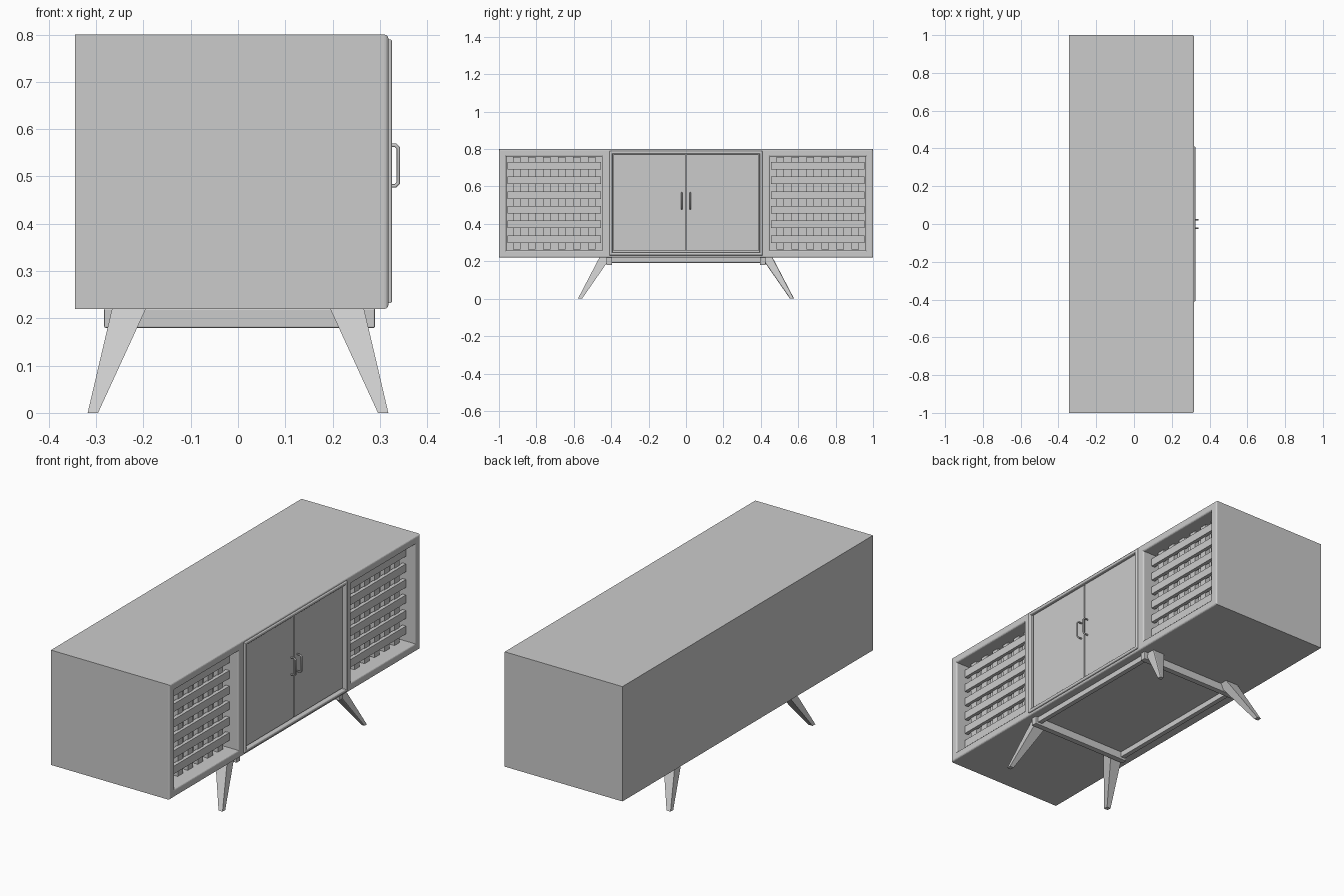
import bpy, bmesh
from mathutils import Vector

if "Cube" in bpy.data.objects:
    bpy.data.objects.remove(bpy.data.objects["Cube"], do_unlink=True)

GREY = (0.6, 0.6, 0.6, 1)
mat = bpy.data.materials.new("plain grey")
mat.use_nodes = True
mat.diffuse_color = GREY
mat.node_tree.nodes["Principled BSDF"].inputs["Base Color"].default_value = GREY


def finish(bm, name):
    bmesh.ops.recalc_face_normals(bm, faces=bm.faces)
    mesh = bpy.data.meshes.new(name)
    bm.to_mesh(mesh)
    bm.free()
    mesh.materials.append(mat)
    ob = bpy.data.objects.new(name, mesh)
    bpy.context.collection.objects.link(ob)


def add_box(bm, lo, hi):
    """Box between two corners; returns its vertices."""
    verts = bmesh.ops.create_cube(bm, size=1)["verts"]
    lo, hi = Vector(lo), Vector(hi)
    for v in verts:
        v.co = Vector([(a + b) / 2 + c * (b - a) for a, b, c in zip(lo, hi, v.co)])
    return verts


def box(name, lo, hi, bevel):
    bm = bmesh.new()
    add_box(bm, lo, hi)
    bmesh.ops.bevel(bm, geom=bm.edges[:], offset=bevel, segments=2,
                    profile=0.5, affect='EDGES')
    finish(bm, name)


def recess_front(bm, faces, width, depth):
    """Leave a border around each face and push the rest inwards."""
    bmesh.ops.inset_individual(bm, faces=faces, thickness=width, use_even_offset=True)
    for f in bmesh.ops.extrude_discrete_faces(bm, faces=faces)["faces"]:
        for v in f.verts:
            v.co.x -= depth
    bm.normal_update()


def round_front(bm, front, offset):
    """Round all sharp edges lying on the front plane."""
    edges = [e for e in bm.edges if all(abs(v.co.x - front) < 1e-4 for v in e.verts)
             and len(e.link_faces) == 2 and e.calc_face_angle(0) > 0.5]
    bmesh.ops.bevel(bm, geom=edges, offset=offset, segments=3, profile=0.5, affect='EDGES')


# Cabinet body with three recesses
FRONT, BACK, BOTTOM, TOP = 0.318, -0.345, 0.22, 0.8
bm = bmesh.new()
add_box(bm, (BACK, -1, BOTTOM), (FRONT, 1, TOP))
for y in (-0.41, 0.41):
    bmesh.ops.bisect_plane(bm, geom=bm.verts[:] + bm.edges[:] + bm.faces[:],
                           plane_co=(0, y, 0), plane_no=(0, 1, 0))
bm.normal_update()
fronts = [f for f in bm.faces if f.normal.x > 0.9]
outer = [f for f in fronts if abs(f.calc_center_median().y) > 0.4]
middle = [f for f in fronts if abs(f.calc_center_median().y) < 0.4]
recess_front(bm, outer, 0.04, 0.12)
recess_front(bm, middle, 0.018, 0.04)
round_front(bm, FRONT, 0.008)
finish(bm, "cabinet_body")

# Raised frame around the doors
bm = bmesh.new()
add_box(bm, (0.28, -0.41, 0.232), (0.326, 0.41, 0.79))
bm.normal_update()
recess_front(bm, [f for f in bm.faces if f.normal.x > 0.9], 0.016, 0.03)
round_front(bm, 0.326, 0.005)
finish(bm, "door_frame")

# Woven panels: cross slats in front of upright strips
for side, label in ((-1, "right"), (1, "left")):
    bm = bmesh.new()
    for i in range(6):
        z = 0.319 + i * 0.0785
        add_box(bm, (0.25, side * 0.705 - 0.25, z - 0.02),
                (0.27, side * 0.705 + 0.25, z + 0.02))
        y = side * 0.705 + (i - 2.5) * 0.08
        add_box(bm, (0.23, y - 0.02, 0.263), (0.255, y + 0.02, 0.757))
    finish(bm, label + "_woven_panel")

# Doors and handles
for side, label in ((-1, "right"), (1, "left")):
    ys = sorted((side * 0.003, side * 0.388))
    box(label + "_door", (0.285, ys[0], 0.254), (0.313, ys[1], 0.772), 0.002)
    curve = bpy.data.curves.new(label + "_handle", 'CURVE')
    curve.dimensions = '3D'
    curve.bevel_depth = 0.004
    curve.bevel_resolution = 2
    curve.use_fill_caps = True
    path = [(0.31, 0.48), (0.333, 0.48), (0.339, 0.486),
            (0.339, 0.56), (0.333, 0.566), (0.31, 0.566)]
    spline = curve.splines.new('POLY')
    spline.points.add(len(path) - 1)
    for p, (x, z) in zip(spline.points, path):
        p.co = (x, side * 0.023, z, 1)
    curve.materials.append(mat)
    ob = bpy.data.objects.new(label + "_handle", curve)
    bpy.context.collection.objects.link(ob)

# Base rails
for s, long_name, end_name in ((1, "front_rail", "left_rail"), (-1, "back_rail", "right_rail")):
    xs = sorted((s * 0.25, s * 0.275))
    box(long_name, (xs[0], -0.4, 0.192), (xs[1], 0.4, 0.221), 0.002)
    ys = sorted((s * 0.395, s * 0.425))
    box(end_name, (-0.283, ys[0], 0.18), (0.29, ys[1], 0.221), 0.003)

# Splayed tapered legs
for sx, depth in ((1, "front"), (-1, "back")):
    for sy, side in ((1, "left"), (-1, "right")):
        bm = bmesh.new()
        for v in add_box(bm, (-1, -1, 0), (1, 1, 0.222)):
            if v.co.z > 0.1:
                x, y = 0.23 + v.co.x * 0.036, 0.432 + v.co.y * 0.03
            else:
                x, y = 0.307 + v.co.x * 0.011, 0.567 + v.co.y * 0.011
            v.co.x, v.co.y = sx * x, sy * y
        bmesh.ops.bevel(bm, geom=[e for e in bm.edges if e.calc_length() > 0.1],
                        offset=0.006, segments=2, profile=0.5, affect='EDGES')
        finish(bm, depth + "_" + side + "_leg")
